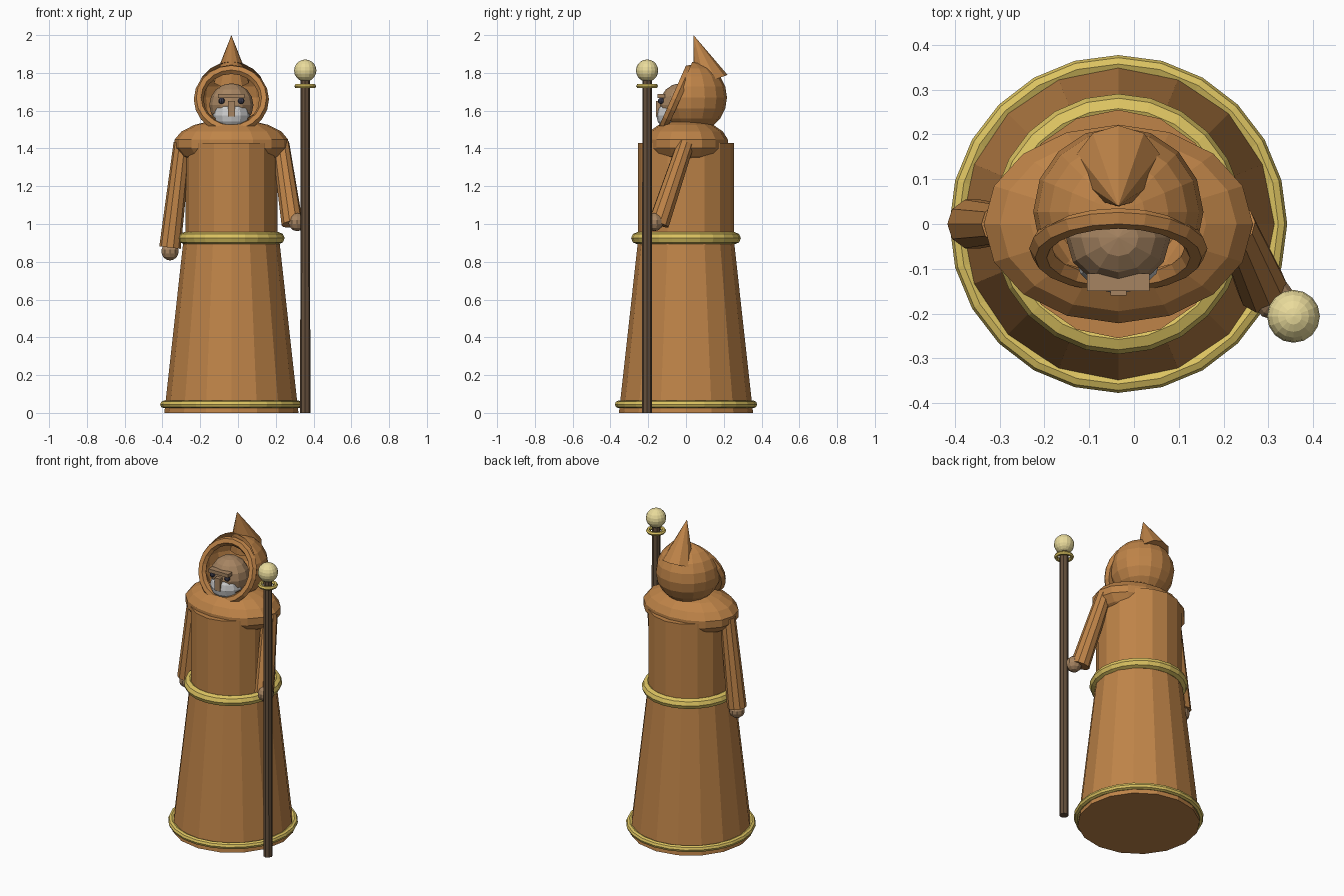
import bpy, bmesh
from math import radians
from mathutils import Vector

if "Cube" in bpy.data.objects:
    bpy.data.objects.remove(bpy.data.objects["Cube"])

CX = -0.035  # body axis


def material(name, rgb):
    m = bpy.data.materials.new(name)
    m.diffuse_color = (*rgb, 1)
    m.use_nodes = True
    m.node_tree.nodes["Principled BSDF"].inputs["Base Color"].default_value = m.diffuse_color
    return m


CLOTH = material("brown_cloth", (0.52, 0.23, 0.065))
GOLD = material("gold_trim", (0.72, 0.55, 0.12))
WOOD = material("dark_wood", (0.13, 0.08, 0.045))
ORB = material("pale_orb", (0.82, 0.71, 0.33))
SKIN = material("skin", (0.38, 0.23, 0.12))
HAIR = material("grey_beard", (0.6, 0.6, 0.6))
DARK = material("eye_dark", (0.05, 0.05, 0.08))


def finish(name, mat, scale=(1, 1, 1)):
    o = bpy.context.object
    o.name = name
    o.scale = scale
    o.data.materials.append(mat)
    return o


def frustum(name, mat, a, b, r1, r2, sides, scale=(1, 1, 1)):
    a, b = Vector(a), Vector(b)
    d = b - a
    bpy.ops.mesh.primitive_cone_add(vertices=sides, radius1=r1, radius2=r2, depth=d.length,
                                    location=(a + b) / 2,
                                    rotation=d.to_track_quat('Z', 'Y').to_euler())
    return finish(name, mat, scale)


def ball(name, mat, loc, size, segs=12, rings=8):
    bpy.ops.mesh.primitive_uv_sphere_add(segments=segs, ring_count=rings, radius=1, location=loc)
    return finish(name, mat, size)


def ring(name, mat, loc, major, minor, scale=(1, 1, 1), tilt=0, segs=24, msegs=8):
    bpy.ops.mesh.primitive_torus_add(major_segments=segs, minor_segments=msegs, major_radius=major,
                                     minor_radius=minor, location=loc, rotation=(tilt, 0, 0))
    return finish(name, mat, scale)


def box(name, mat, loc, size):
    bpy.ops.mesh.primitive_cube_add(size=1, location=loc)
    return finish(name, mat, size)


# Robe
frustum("skirt", CLOTH, (CX, 0, 0), (CX, 0, 0.93), 0.355, 0.252, 16)
frustum("torso", CLOTH, (CX, 0, 0.9), (CX, 0, 1.43), 0.255, 0.255, 16, (0.955, 1, 1))
ring("hem_trim", GOLD, (CX, 0, 0.045), 0.357, 0.02)
ring("belt", GOLD, (CX, 0, 0.925), 0.25, 0.032, (1, 1.03, 1))
ball("shoulder_mantle", CLOTH, (CX, 0, 1.425), (0.305, 0.225, 0.13), 16, 9)

# Hood: sphere cut open along the tilted rim plane
hood = ball("hood", CLOTH, (CX, 0.027, 1.67), (0.19, 0.19, 0.19), 16, 10)
rim_centre = Vector((CX, -0.055, 1.66))
bm = bmesh.new()
bm.from_mesh(hood.data)
bmesh.ops.bisect_plane(bm, geom=bm.verts[:] + bm.edges[:] + bm.faces[:],
                       plane_co=(rim_centre - hood.location) / 0.19,
                       plane_no=(0, -0.913, 0.407), clear_outer=True)
bm.to_mesh(hood.data)
bm.free()
ring("hood_rim", CLOTH, rim_centre, 0.173, 0.026, tilt=radians(66), segs=20, msegs=6)
frustum("hood_peak", CLOTH, (CX, 0.129, 1.756), (CX, 0.04, 2.0), 0.097, 0, 10)

# Face
ball("face", SKIN, (CX, -0.03, 1.63), (0.117, 0.11, 0.115))
ball("beard", HAIR, (CX, -0.065, 1.575), (0.098, 0.092, 0.085))
box("brow", SKIN, (CX, -0.13, 1.678), (0.14, 0.04, 0.022))
box("nose", SKIN, (CX, -0.143, 1.61), (0.036, 0.034, 0.08))
for side in (-1, 1):
    ball("eye", DARK, (CX + side * 0.052, -0.132, 1.652), (0.017,) * 3, 8, 6)

# Arms and hands
for shoulder_x, wrist, hand in ((-0.295, (-0.36, 0, 0.875), (-0.36, 0, 0.855)),
                                (0.225, (0.287, -0.145, 1.0), (0.313, -0.168, 1.01))):
    frustum("sleeve", CLOTH, wrist, (shoulder_x, 0, 1.43), 0.057, 0.046, 10)
    ball("hand", SKIN, hand, (0.048,) * 3, 10, 7)

# Staff
SX, SY = 0.356, -0.206
frustum("staff_pole", WOOD, (SX, SY, 0), (SX, SY, 1.77), 0.027, 0.025, 8)
ring("staff_collar", GOLD, (SX, SY, 1.73), 0.046, 0.012, segs=16, msegs=6)
ball("staff_orb", ORB, (SX, SY, 1.812), (0.059,) * 3, 16, 10)
